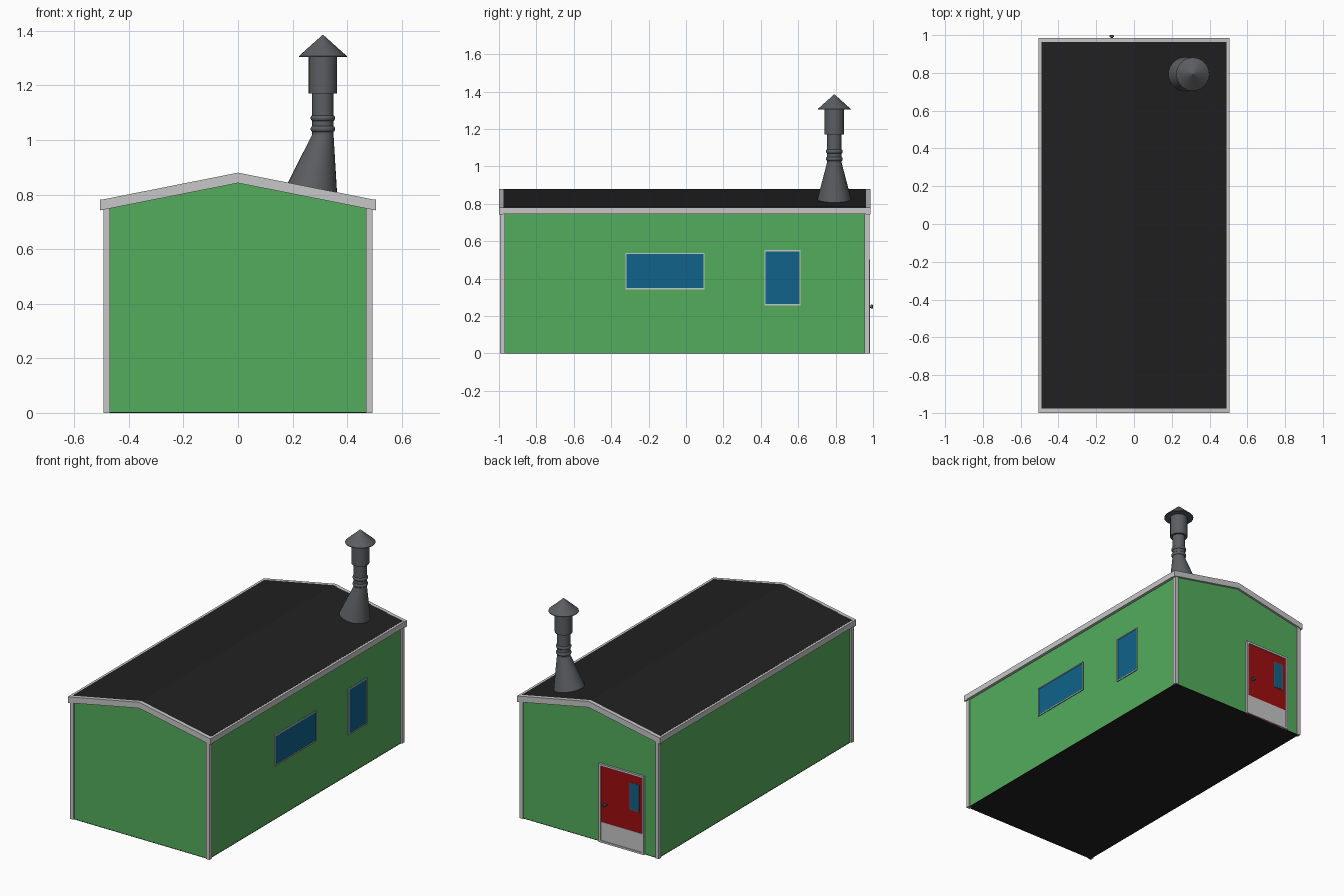
import bpy, bmesh, math
from mathutils import Vector

if "Cube" in bpy.data.objects:
    bpy.data.objects.remove(bpy.data.objects["Cube"])

YC = -0.007            # building centre along y (the door knob sticks out at the back)
SLOPE = 0.1 / 0.505    # roof pitch


def material(name, r, g, b):
    m = bpy.data.materials.new(name)
    m.diffuse_color = (r, g, b, 1)
    m.use_nodes = True
    m.node_tree.nodes["Principled BSDF"].inputs["Base Color"].default_value = m.diffuse_color
    return m


GREEN = material("wall green", 0.087, 0.413, 0.109)
WHITE = material("trim light grey", 0.58, 0.57, 0.57)
BLACK = material("roof black", 0.015, 0.015, 0.015)
BLUE = material("window blue", 0.005, 0.122, 0.25)
RED = material("door red", 0.34, 0.004, 0.005)
METAL = material("chimney metal", 0.105, 0.112, 0.12)


def finish(name, bm, mat, smooth=False):
    bmesh.ops.recalc_face_normals(bm, faces=bm.faces)
    me = bpy.data.meshes.new(name)
    bm.to_mesh(me)
    bm.free()
    me.materials.append(mat)
    ob = bpy.data.objects.new(name, me)
    bpy.context.collection.objects.link(ob)
    if smooth:
        bpy.ops.object.select_all(action='DESELECT')
        ob.select_set(True)
        bpy.context.view_layer.objects.active = ob
        bpy.ops.object.shade_smooth_by_angle(angle=math.radians(35))
    return ob


def box(name, mat, x0, x1, y0, y1, z0, z1):
    bm = bmesh.new()
    bmesh.ops.create_cube(bm, size=1)
    for v in bm.verts:
        v.co = Vector((x1 if v.co.x > 0 else x0, y1 if v.co.y > 0 else y0,
                       z1 if v.co.z > 0 else z0))
    return finish(name, bm, mat)


def extrude_y(name, mat, profile, y0, y1):
    """Extrude an x-z profile between y0 and y1."""
    bm = bmesh.new()
    face = bm.faces.new([bm.verts.new((x, y0, z)) for x, z in profile])
    out = bmesh.ops.extrude_face_region(bm, geom=[face])
    for v in out["geom"]:
        if isinstance(v, bmesh.types.BMVert):
            v.co.y = y1
    return finish(name, bm, mat)


def chevron(half, top, bottom):
    """Roof-shaped band with the given half width and ridge heights."""
    d = half * SLOPE
    return [(-half, top - d), (0, top), (half, top - d),
            (half, bottom - d), (0, bottom), (-half, bottom - d)]


def loft(name, mat, rings, smooth=True, n=32):
    """Skin rings given as functions of the angle."""
    bm = bmesh.new()
    loops = [[bm.verts.new(ring(2 * math.pi * i / n)) for i in range(n)] for ring in rings]
    for a, b in zip(loops, loops[1:]):
        for i in range(n):
            j = (i + 1) % n
            bm.faces.new((a[i], a[j], b[j], b[i]))
    bm.faces.new(loops[0])
    bm.faces.new(loops[-1])
    return finish(name, bm, mat, smooth)


# Walls and floor
extrude_y("walls", GREEN, [(-0.484, 0.002), (0.484, 0.002), (0.484, 0.76), (0, 0.855), (-0.484, 0.76)],
          YC - 0.979, YC + 0.979)
box("floor", BLACK, -0.485, 0.485, YC - 0.98, YC + 0.98, 0, 0.003)

# Roof sheet, gable trim and eave trim
extrude_y("roof", BLACK, chevron(0.49, 0.879, 0.85), YC - 0.973, YC + 0.973)
for s, end in ((-1, "front"), (1, "back")):
    extrude_y(end + "_gable_trim", WHITE, chevron(0.505, 0.88, 0.842), YC + s * 0.97, YC + s * 0.993)
for s, side in ((-1, "left"), (1, "right")):
    xs = sorted((s * 0.487, s * 0.505))
    box(side + "_eave_trim", WHITE, *xs, YC - 0.992, YC + 0.992, 0.745, 0.781)
    # Corner posts
    xs = sorted((s * 0.469, s * 0.493))
    for t, end in ((-1, "front"), (1, "back")):
        ys = sorted((YC + t * 0.962, YC + t * 0.987))
        box(f"{end}_{side}_corner_post", WHITE, *xs, *ys, 0, 0.75)


# Windows on the right wall: glass plate with a thin raised frame
def window(name, y0, y1, z0, z1, t=0.006):
    box(name + "_glass", BLUE, 0.48, 0.486, y0, y1, z0, z1)
    for part, a, b, c, d in (("bottom", y0, y1, z0, z0 + t), ("top", y0, y1, z1 - t, z1),
                             ("front", y0, y0 + t, z0, z1), ("back", y1 - t, y1, z0, z1)):
        box(f"{name}_frame_{part}", WHITE, 0.48, 0.49, a, b, c, d)


window("wide_window", -0.323, 0.1, 0.343, 0.538)
window("tall_window", 0.42, 0.612, 0.257, 0.552)

# Door in the back wall
W = YC + 0.979
box("door", RED, -0.38, -0.08, W - 0.004, W + 0.006, 0, 0.49)
box("door_kick_plate", WHITE, -0.376, -0.084, W, W + 0.008, 0.012, 0.13)
box("door_frame_left", WHITE, -0.39, -0.377, W - 0.004, W + 0.013, 0, 0.502)
box("door_frame_right", WHITE, -0.083, -0.07, W - 0.004, W + 0.013, 0, 0.502)
box("door_frame_top", WHITE, -0.39, -0.07, W - 0.004, W + 0.013, 0.489, 0.502)
box("door_sill", WHITE, -0.39, -0.07, W - 0.004, W + 0.013, 0, 0.012)
box("door_window_frame", METAL, -0.355, -0.285, W, W + 0.008, 0.262, 0.438)
box("door_window_glass", BLUE, -0.35, -0.29, W, W + 0.009, 0.267, 0.433)
loft("door_knob", METAL, [lambda a, r=r, y=y: (-0.118 + r * math.cos(a), y, 0.25 + r * math.sin(a))
                          for y, r in ((W, 0.01), (W + 0.009, 0.01), (W + 0.009, 0.006), (W + 0.016, 0.006),
                                       (W + 0.018, 0.011), (W + 0.025, 0.011), (1.0, 0.007))], n=16)

# Chimney: slanted flared base following the roof, pipe with two rings, hood and cone cap
CX, CY = 0.311, 0.793


def ring(z, r):
    return lambda a: (CX + r * math.cos(a), CY + r * math.sin(a), z)


def base_ring(a):
    x = 0.272 + 0.091 * math.cos(a)
    return (x, CY + 0.091 * math.sin(a), 0.876 - SLOPE * abs(x))


loft("chimney_base", METAL, [base_ring, ring(1.02, 0.039)])
loft("chimney_pipe", METAL, [ring(1.02, 0.039), ring(1.18, 0.039)])
for i, z in enumerate((1.04, 1.08)):
    loft(f"chimney_ring_{i + 1}", METAL,
         [ring(z + 0.011 * math.sin(t), 0.036 + 0.009 * math.cos(t))
          for t in (k * math.pi / 8 for k in range(-4, 5))])
loft("chimney_hood", METAL, [ring(1.17, 0.052), ring(1.307, 0.052)])
loft("chimney_cap", METAL, [ring(1.303, 0.088), ring(1.307, 0.088), ring(1.385, 0.001)])
